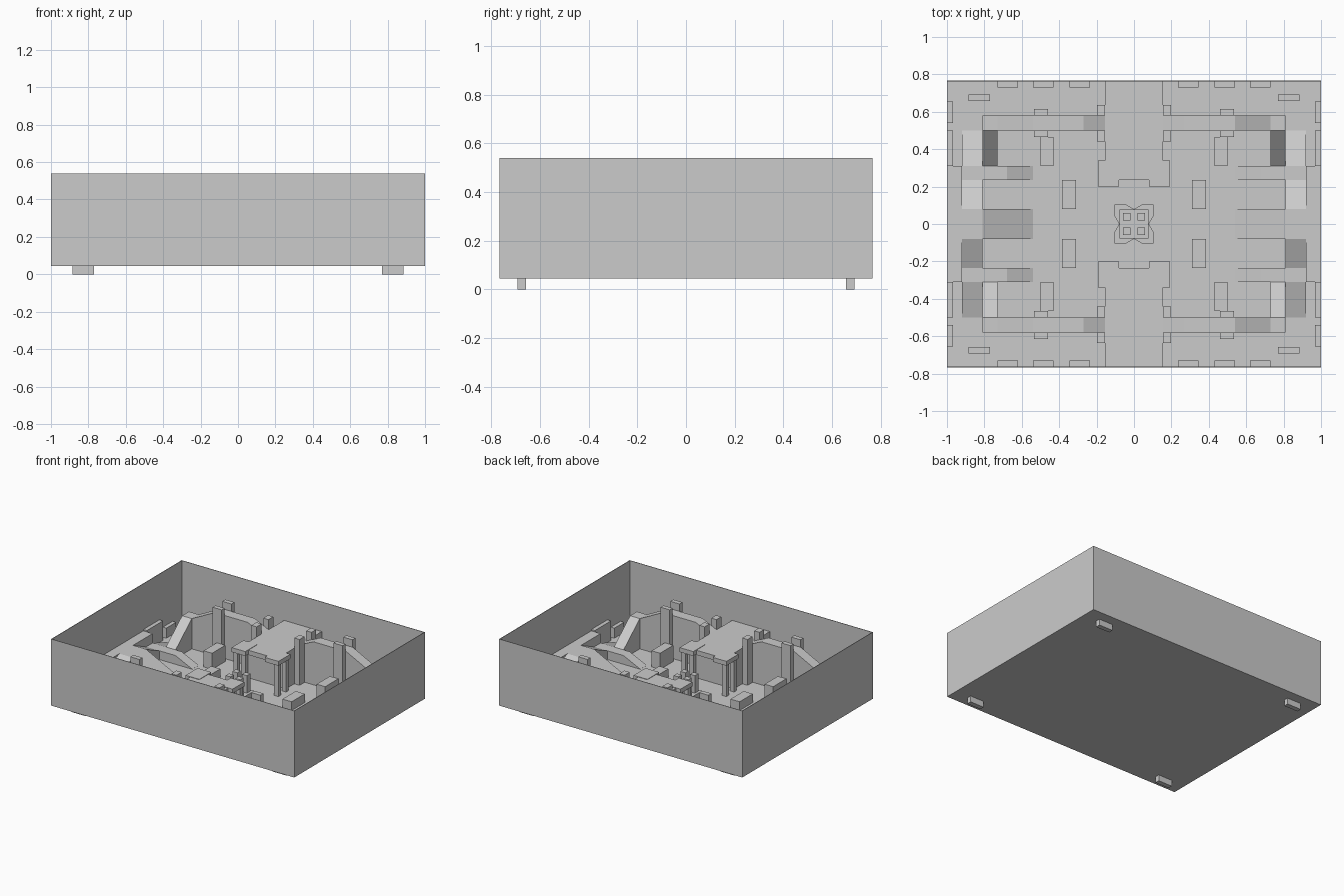
import bpy
import bmesh

cube = bpy.data.objects.get("Cube")
if cube:
    bpy.data.objects.remove(cube, do_unlink=True)

grey = bpy.data.materials.new("plain_grey")
grey.use_nodes = True
grey.diffuse_color = (0.6, 0.6, 0.6, 1)
grey.node_tree.nodes["Principled BSDF"].inputs["Base Color"].default_value = (0.6, 0.6, 0.6, 1)

HX, HY = 1.0, 0.767          # half footprint
BASE, FLOOR, TOP = 0.045, 0.055, 0.54
LANDING, PLATEAU, CORNER, DECK, CREST = 0.12, 0.19, 0.28, 0.32, 0.375


def prism(name, outline, lo, hi, place):
    """Extrude a 2D outline from lo to hi; place maps (u, v, w) to x, y, z."""
    bm = bmesh.new()
    face = bm.faces.new([bm.verts.new(place(u, v, lo)) for u, v in outline])
    grown = bmesh.ops.extrude_face_region(bm, geom=[face])["geom"]
    top = [g for g in grown if isinstance(g, bmesh.types.BMVert)]
    for vert, (u, v) in zip(top, outline):
        vert.co = place(u, v, hi)
    # match extruded vertices to their source by shared edge
    for vert in top:
        src = [e.other_vert(vert) for e in vert.link_edges if e.other_vert(vert) not in top][0]
        offset = [b - a for a, b in zip(place(0, 0, lo), place(0, 0, hi))]
        vert.co = [c + d for c, d in zip(src.co, offset)]
    bmesh.ops.recalc_face_normals(bm, faces=bm.faces[:])
    mesh = bpy.data.meshes.new(name)
    bm.to_mesh(mesh)
    bm.free()
    mesh.materials.append(grey)
    obj = bpy.data.objects.new(name, mesh)
    bpy.context.collection.objects.link(obj)
    return obj


def box(name, x0, x1, y0, y1, z0, z1):
    return prism(name, [(x0, y0), (x1, y0), (x1, y1), (x0, y1)], z0, z1,
                 lambda u, v, w: (u, v, w))


def ramp_x(name, sx, sy, tops, y0, y1):
    """Solid strip running along x with a height profile."""
    outline = [(tops[0][0], FLOOR)] + tops + [(tops[-1][0], FLOOR)]
    return prism(name, outline, y0, y1, lambda u, v, w: (sx * u, sy * w, v))


def ramp_y(name, sx, sy, tops, x0, x1):
    """Solid strip running along y with a height profile."""
    outline = [(tops[0][0], FLOOR)] + tops + [(tops[-1][0], FLOOR)]
    return prism(name, outline, x0, x1, lambda u, v, w: (sx * w, sy * u, v))


# Tray: floor and thin outer walls
box("floor", -HX, HX, -HY, HY, BASE, FLOOR)
T = 0.004
for s, side in ((1, "left"), (-1, "right")):
    box(side + "_wall", s * HX, s * (HX - T), -HY, HY, BASE, TOP)
for s, side in ((1, "back"), (-1, "front")):
    box(side + "_wall", -HX, HX, s * HY, s * (HY - T), BASE, TOP)

# Side plateaus with their wide ramps to the middle
for sx in (1, -1):
    ramp_x("plateau_ramp", sx, 1, [(0.54, FLOOR + 0.001), (0.81, PLATEAU), (0.92, PLATEAU)],
           -0.08, 0.08)
    box("side_ledge", sx * 0.92, sx * HX, -0.31, 0.31, FLOOR, PLATEAU)

# Raised decks at front and back
for sy in (1, -1):
    box("deck_block", -0.155, 0.155, sy * 0.34, sy * HY, FLOOR, DECK)
    box("deck_front", -0.155, 0.155, sy * 0.235, sy * 0.34, DECK - 0.035, DECK)

# Everything that repeats in the four quarters
for sx in (1, -1):
    for sy in (1, -1):
        def block(name, x0, x1, y0, y1, z1, z0=FLOOR):
            return box(name, sx * x0, sx * x1, sy * y0, sy * y1, z0, z1)

        # arched walkway, its corner ramp and landing
        ramp_x("walkway", sx, sy, [(0.155, DECK), (0.27, CREST), (0.54, CREST),
                                   (0.73, CORNER), (0.81, CORNER)], 0.5, 0.58)
        ramp_y("corner_ramp", sx, sy, [(0.31, LANDING), (0.5, CORNER)], 0.73, 0.81)
        ramp_x("landing", sx, sy, [(0.54, FLOOR + 0.001), (0.68, LANDING), (0.81, LANDING)],
               0.235, 0.31)
        ramp_y("side_ramp", sx, sy, [(0.08, PLATEAU), (0.235, LANDING), (0.31, LANDING),
                                     (0.5, FLOOR + 0.001)], 0.81, 0.92)

        # pillars beside the walkway
        for y0, y1 in ((0.465, 0.5), (0.58, 0.615)):
            block("tall_pillar", 0.46, 0.535, y0, y1, 0.43)
        for y0, y1 in ((0.44, 0.5), (0.58, 0.636)):
            block("deck_pillar", 0.155, 0.198, y0, y1, 0.395)

        # slab on posts at the deck corner
        block("deck_slab", 0.08, 0.193, 0.2, 0.34, DECK + 0.003, DECK - 0.03)
        for x, y in ((0.15, 0.21), (0.15, 0.3)):
            block("slab_post", x, x + 0.035, y, y + 0.03, DECK - 0.03)

        # loose cover blocks
        block("cover_block", 0.43, 0.5, 0.31, 0.465, 0.175)
        block("low_cover_block", 0.31, 0.385, 0.08, 0.235, 0.12)

        # blocks against the walls
        for x in (0.235, 0.43, 0.62):
            block("end_wall_block", x, x + 0.11, 0.73, HY, 0.13)
        block("side_wall_block", 0.967, HX, 0.54, 0.655, 0.13)
        block("long_side_wall_block", 0.967, HX, 0.31, 0.5, 0.2)

        # corner post that passes through the floor as a foot
        block("corner_foot", 0.77, 0.885, 0.658, 0.693, 0.13, 0)

        # centrepiece post
        block("centre_post", 0.02, 0.06, 0.02, 0.06, 0.25)

# Centrepiece: notched star base and square plinth
R, N, M = 0.105, 0.045, 0.08
star = [(R, R), (N, R), (0, M), (-N, R), (-R, R), (-R, N), (-M, 0), (-R, -N),
        (-R, -R), (-N, -R), (0, -M), (N, -R), (R, -R), (R, -N), (M, 0), (R, N)]
prism("centre_star", star, FLOOR, 0.085, lambda u, v, w: (u, v, w))
box("centre_plinth", -0.078, 0.078, -0.078, 0.078, FLOOR, 0.12)
